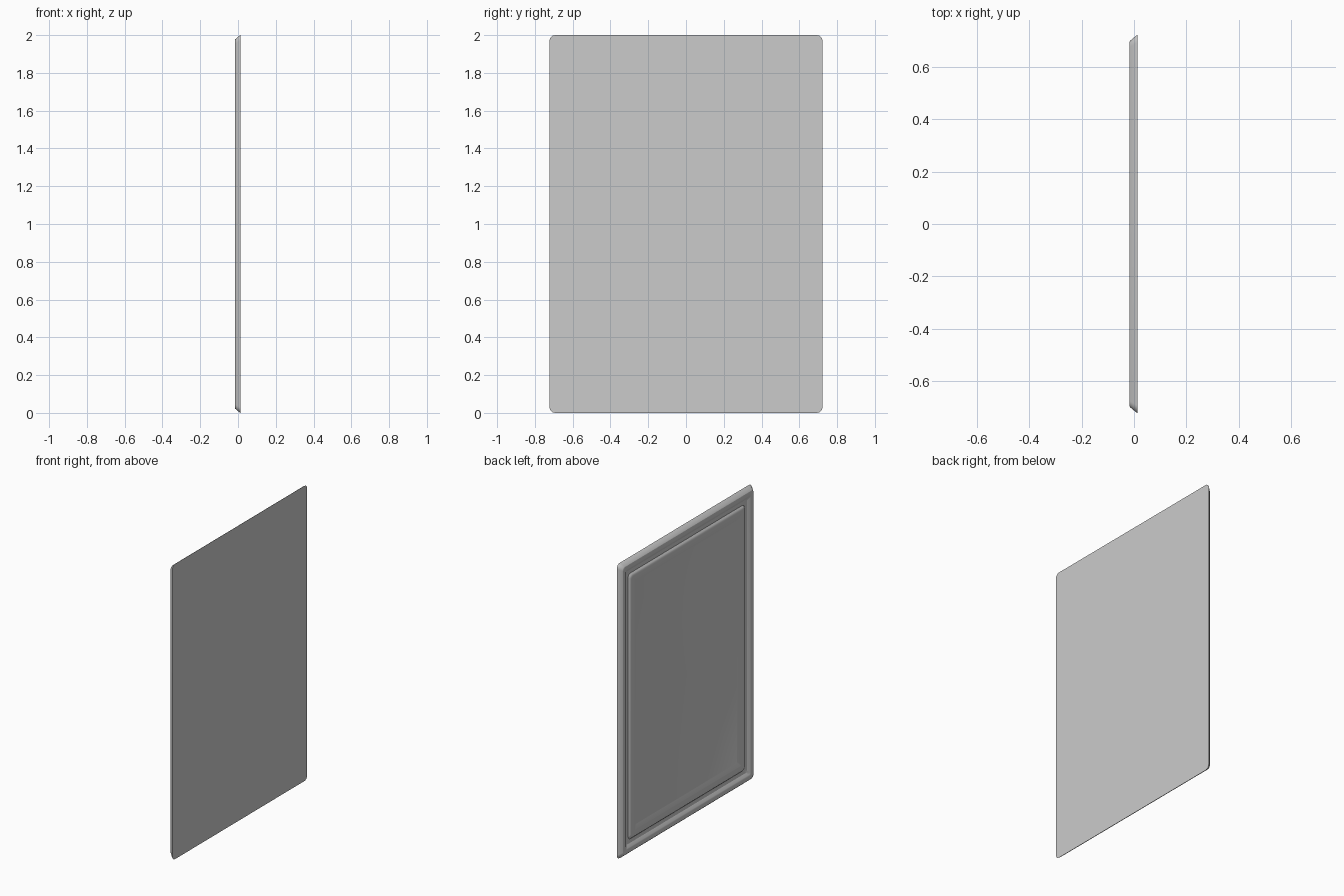
import bpy, bmesh, math

if "Cube" in bpy.data.objects:
    bpy.data.objects.remove(bpy.data.objects["Cube"])

W, H = 0.7225, 1.0   # half width, half height
SEG = 5              # segments per rounded corner


def ring(bm, inset, x, r):
    """Rounded rectangle loop in the YZ plane."""
    w, h = W - inset, H - inset
    verts = []
    for i, (sy, sz) in enumerate([(1, 1), (-1, 1), (-1, -1), (1, -1)]):
        for k in range(SEG + 1):
            a = math.pi / 2 * (i + k / SEG)
            verts.append(bm.verts.new((x,
                                       sy * (w - r) + r * math.cos(a),
                                       H + sz * (h - r) + r * math.sin(a))))
    return verts


# moulding section from the flat back inwards: inset, x, corner radius
profile = [
    (0.000, 0.013, 0.030),
    (0.002, 0.009, 0.029),
    (0.022, -0.015, 0.024),
    (0.026, -0.017, 0.022),
    (0.050, -0.017, 0.012),
    (0.057, -0.014, 0.012),
    (0.074, -0.003, 0.012),
    (0.100, -0.002, 0.024),
    (0.108, -0.010, 0.022),
    (0.116, -0.014, 0.020),
    (0.152, -0.014, 0.004),
    (0.178, -0.003, 0.003),
]

bm = bmesh.new()
rings = [ring(bm, *p) for p in profile]
bm.faces.new(rings[0])
for a, b in zip(rings, rings[1:]):
    n = len(a)
    for i in range(n):
        j = (i + 1) % n
        bm.faces.new((a[i], a[j], b[j], b[i]))
bm.faces.new(rings[-1])
bmesh.ops.recalc_face_normals(bm, faces=bm.faces)

# framed door panel
mesh = bpy.data.meshes.new("framed_panel")
bm.to_mesh(mesh)
bm.free()
panel = bpy.data.objects.new("framed_panel", mesh)
bpy.context.collection.objects.link(panel)
bpy.context.view_layer.objects.active = panel
panel.select_set(True)
bpy.ops.object.shade_smooth_by_angle(angle=math.radians(25))
